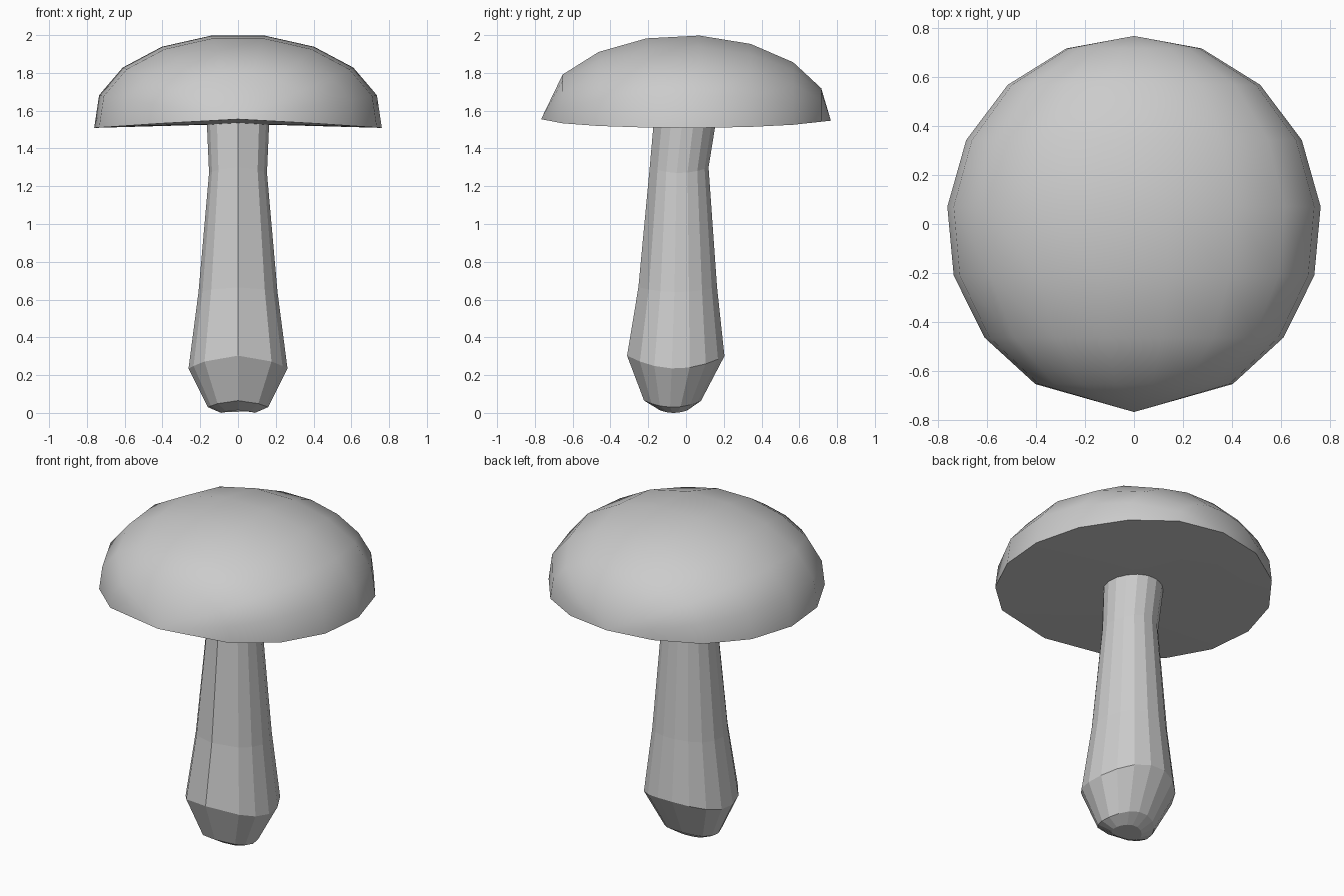
import bpy, bmesh
from math import sin, cos, radians, pi

if "Cube" in bpy.data.objects:
    bpy.data.objects.remove(bpy.data.objects["Cube"])

STEP = 360 / 17


def make_object(name, bm):
    bmesh.ops.recalc_face_normals(bm, faces=bm.faces)
    mesh = bpy.data.meshes.new(name)
    bm.to_mesh(mesh)
    bm.free()
    obj = bpy.data.objects.new(name, mesh)
    bpy.context.collection.objects.link(obj)
    return obj


# Cap: half ellipsoid with its poles at front and back, arcs running side to side
bm = bmesh.new()
CENTRE_Z, HEIGHT, RADIUS = 1.56, 0.447, 0.768
half = [79.4 - STEP * i for i in range(5)]            # arc angles, one side
arc = half[::-1] + [180 - a for a in half]
front = bm.verts.new((0, -0.767, 1.555))
back = bm.verts.new((0, 0.767, 1.547))
rows = []
for k in range(7, 0, -1):
    a = radians(STEP * k)
    y, r = RADIUS * cos(a), RADIUS * sin(a)
    rows.append([bm.verts.new((r * cos(radians(t)), y,
                               CENTRE_Z + HEIGHT * r / RADIUS * sin(radians(t))
                               - (0.01 * r / RADIUS if t < 0 or t > 180 else 0)))
                 for t in arc])
for i in range(len(arc) - 1):
    bm.faces.new((front, rows[0][i], rows[0][i + 1]))
    bm.faces.new((back, rows[-1][i + 1], rows[-1][i]))
    for p, q in zip(rows, rows[1:]):
        bm.faces.new((p[i], q[i], q[i + 1], p[i + 1]))
# Underside: shallow fan to the middle
middle = bm.verts.new((0, 0, 1.53))
rim = [front] + [r[0] for r in rows] + [back] + [r[-1] for r in reversed(rows)]
for p, q in zip(rim, rim[1:] + rim[:1]):
    bm.faces.new((p, q, middle))
cap = make_object("cap", bm)
bpy.context.view_layer.objects.active = cap
cap.select_set(True)
bpy.ops.object.shade_smooth_by_angle(angle=radians(40))

# Stem: bent stack of faceted rings, each raised at front and back
# ring: radius x, radius y, centre y, side height, front/back rise
rings = [(0.09, 0.075, -0.065, 0.0, 0.015),
         (0.16, 0.152, -0.07, 0.03, 0.035),
         (0.263, 0.26, -0.052, 0.235, 0.068),
         (0.21, 0.21, -0.042, 0.64, 0.025),
         (0.154, 0.157, -0.035, 1.27, 0.03),
         (0.166, 0.166, -0.005, 1.54, 0.0)]
side = [STEP * k for k in range(2, 9)]
angles = [0] + side + [360 - a for a in reversed(side)]
bm = bmesh.new()
loops = []
for rx, ry, cy, z, rise in rings:
    loops.append([bm.verts.new((rx * sin(radians(a)), cy - ry * cos(radians(a)),
                                z + rise * cos(radians(a)) ** 2)) for a in angles])
n = len(angles)
for p, q in zip(loops, loops[1:]):
    for i in range(n):
        j = (i + 1) % n
        bm.faces.new((p[i], p[j], q[j], q[i]))
bm.faces.new(loops[0][::-1])
bm.faces.new(loops[-1])
make_object("stem", bm)
